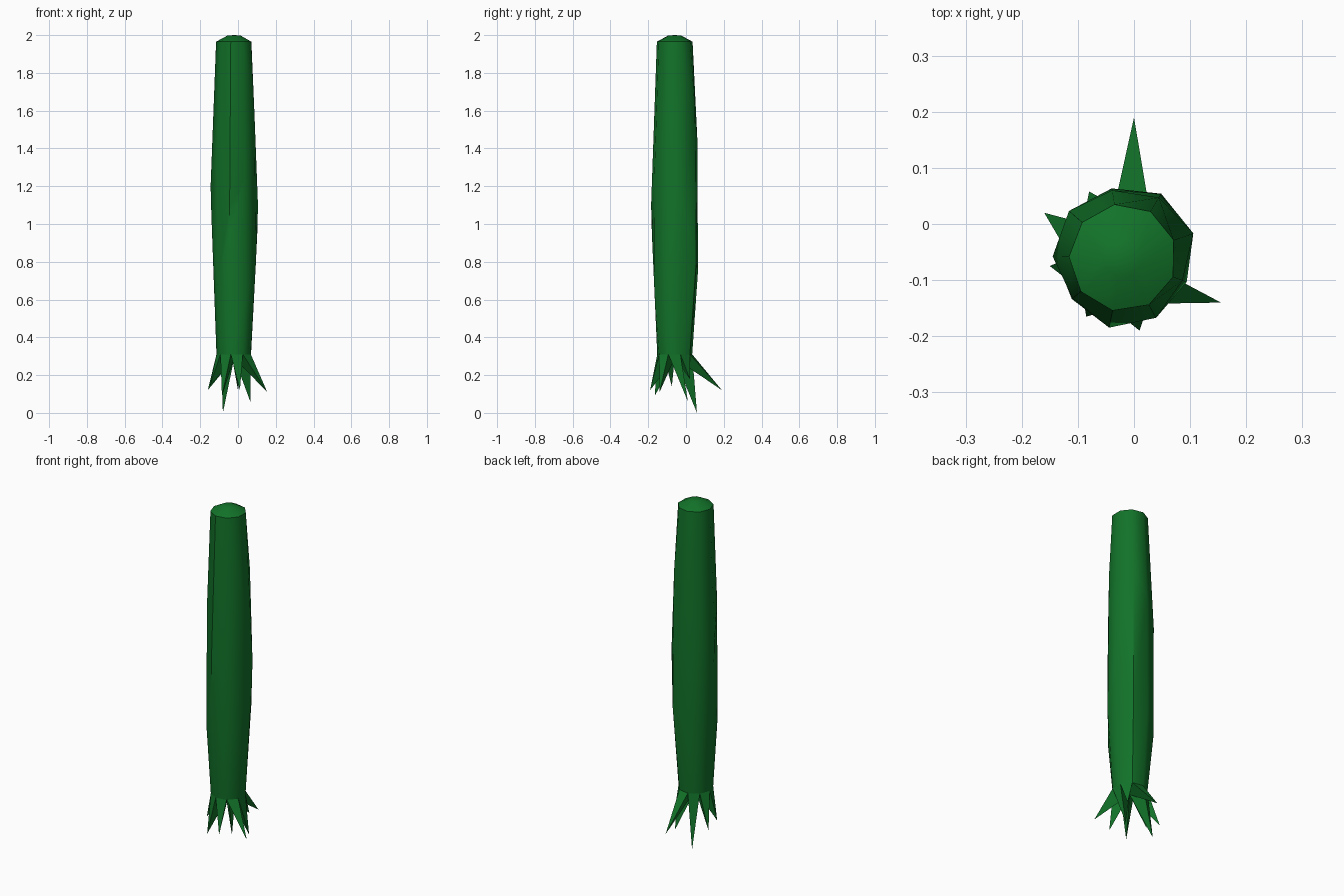
import bpy, bmesh
from math import cos, sin, radians
from mathutils import Vector

if "Cube" in bpy.data.objects:
    bpy.data.objects.remove(bpy.data.objects["Cube"])

CX, CY, SIDES = -0.02, -0.06, 9

mat = bpy.data.materials.new("dark_green")
mat.diffuse_color = (0.006, 0.17, 0.022, 1)
mat.use_nodes = True
mat.node_tree.nodes["Principled BSDF"].inputs["Base Color"].default_value = mat.diffuse_color


def point(i, r, z):
    a = radians(99 - 40 * i)
    return Vector((CX + r * cos(a), CY + r * sin(a), z))


def make_object(name, bm, angle):
    bmesh.ops.recalc_face_normals(bm, faces=bm.faces)
    mesh = bpy.data.meshes.new(name)
    bm.to_mesh(mesh)
    bm.free()
    mesh.materials.append(mat)
    ob = bpy.data.objects.new(name, mesh)
    bpy.context.collection.objects.link(ob)
    bpy.ops.object.select_all(action='DESELECT')
    ob.select_set(True)
    bpy.context.view_layer.objects.active = ob
    bpy.ops.object.shade_smooth_by_angle(angle=radians(angle))
    return ob


# Irregular nine-sided stalk: radius and two bulge heights for each column
columns = [(0.129, 0.75, 1.45), (0.137, 0.80, 1.60), (0.133, 0.95, 1.10),
           (0.126, 0.78, 1.60), (0.124, 0.60, 1.25), (0.127, 0.95, 1.10),
           (0.121, 0.70, 1.40), (0.125, 1.05, 1.20), (0.130, 0.65, 1.30)]
bm = bmesh.new()
rings = [[bm.verts.new(point(i, 0.094, 0.31)) for i in range(SIDES)],
         [bm.verts.new(point(i, c[0] - 0.004, c[1])) for i, c in enumerate(columns)],
         [bm.verts.new(point(i, c[0] - 0.03 * max(0, c[2] - 1.2), c[2]))
          for i, c in enumerate(columns)],
         [bm.verts.new(point(i, 0.096, 1.965)) for i in range(SIDES)],
         [bm.verts.new(point(i, 0.035, 1.998)) for i in range(SIDES)]]
for low, high in zip(rings, rings[1:]):
    for i in range(SIDES):
        j = (i + 1) % SIDES
        bm.faces.new((low[i], low[j], high[j], high[i]))
top = bm.verts.new((CX, CY, 2.0))
for i in range(SIDES):
    bm.faces.new((rings[-1][i], rings[-1][(i + 1) % SIDES], top))
bmesh.ops.triangulate(bm, faces=[f for f in bm.faces if len(f.verts) == 4])
make_object("stalk", bm, 40)

# Root spikes: a pyramid drawn from each wedge of the stalk's underside
tips = [(0.0, 0.19, 0.12), (0.06, 0.02, 0.18), (0.065, 0.01, 0.06),
        (0.155, -0.14, 0.11), (0.01, -0.19, 0.12), (-0.085, -0.165, 0.09),
        (-0.15, -0.075, 0.14), (-0.16, 0.02, 0.12), (-0.08, 0.058, 0.0)]
bm = bmesh.new()
rim = [bm.verts.new(point(i, 0.094, 0.31)) for i in range(SIDES)]
hub = bm.verts.new((CX, CY, 0.29))
for i, tip in enumerate(tips):
    base = (rim[i], rim[(i + 1) % SIDES], hub)
    t = bm.verts.new(tip)
    for k in range(3):
        bm.faces.new((base[k], base[(k + 1) % 3], t))
make_object("root_spikes", bm, 40)
